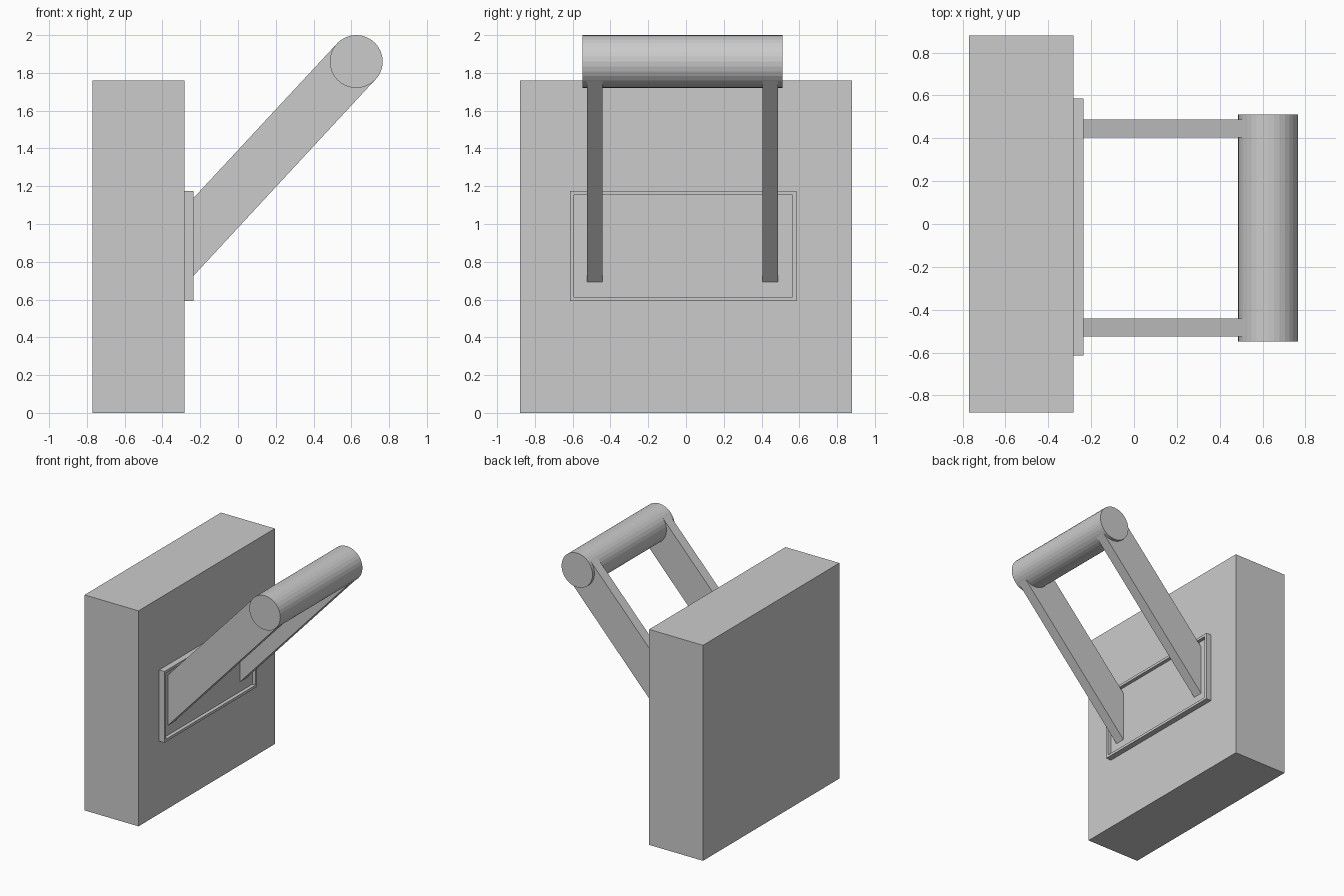
import bpy, bmesh
from mathutils import Vector

if "Cube" in bpy.data.objects:
    bpy.data.objects.remove(bpy.data.objects["Cube"])


def prism(name, profile, axis, depth):
    """Extrude a closed 3D profile by depth along the given axis."""
    bm = bmesh.new()
    face = bm.faces.new([bm.verts.new(p) for p in profile])
    geo = bmesh.ops.extrude_face_region(bm, geom=[face])["geom"]
    verts = [v for v in geo if isinstance(v, bmesh.types.BMVert)]
    bmesh.ops.translate(bm, verts=verts, vec=Vector(axis) * depth)
    bmesh.ops.recalc_face_normals(bm, faces=bm.faces)
    mesh = bpy.data.meshes.new(name)
    bm.to_mesh(mesh)
    bm.free()
    obj = bpy.data.objects.new(name, mesh)
    bpy.context.collection.objects.link(obj)
    return obj


def rect(x, y0, y1, z0, z1):
    return [(x, y0, z0), (x, y1, z0), (x, y1, z1), (x, y0, z1)]


# Upright block
prism("wall_block", rect(-0.77, -0.88, 0.88, 0, 1.76), (1, 0, 0), 0.487)

# Raised rim with a recessed panel, made by insetting the plate's front face
plate = prism("mounting_plate", rect(-0.283, -0.613, 0.585, 0.593, 1.175), (1, 0, 0), 0.047)
bm = bmesh.new()
bm.from_mesh(plate.data)
front = max(bm.faces, key=lambda f: f.calc_center_median().x)
bmesh.ops.inset_region(bm, faces=[front], thickness=0.03)
inner = bmesh.ops.extrude_face_region(bm, geom=[front])["geom"]
bmesh.ops.translate(bm, verts=[v for v in inner if isinstance(v, bmesh.types.BMVert)],
                    vec=(-0.029, 0, 0))
if front.is_valid:
    bmesh.ops.delete(bm, geom=[front], context="FACES_ONLY")
bmesh.ops.recalc_face_normals(bm, faces=bm.faces)
bm.to_mesh(plate.data)
bm.free()

# Two slanted arms
for side, y in (("front", -0.525), ("back", 0.404)):
    outline = [(-0.265, y, 0.694), (0.732, y, 1.77), (0.522, y, 1.953), (-0.265, y, 1.106)]
    prism(side + "_arm", outline, (0, 1, 0), 0.083)

# Round crossbar grip
bpy.ops.mesh.primitive_cylinder_add(vertices=32, radius=0.14, depth=1.06,
                                    location=(0.626, -0.018, 1.86), rotation=(1.570796, 0, 0))
bpy.context.object.name = "grip_bar"
